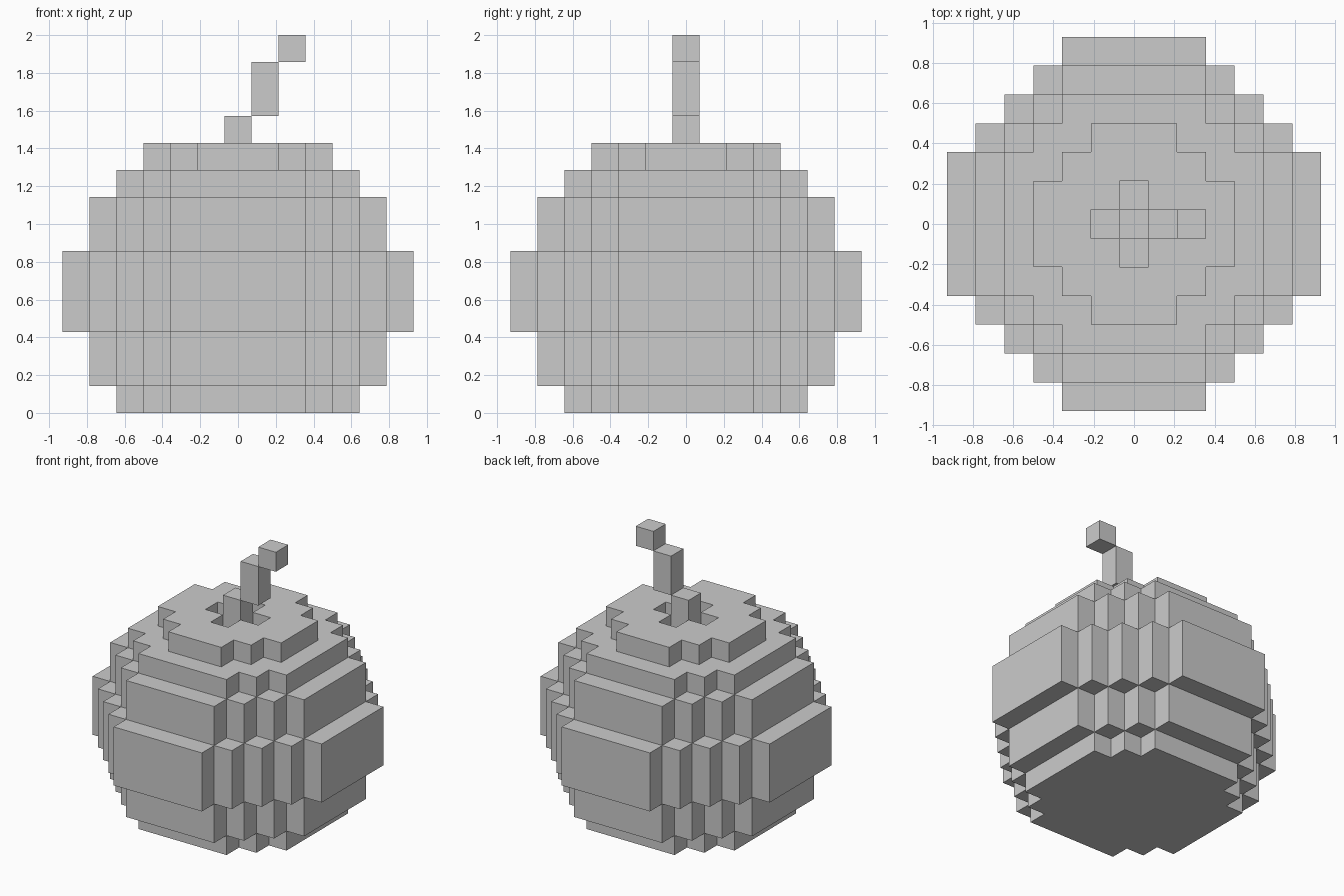
import bpy, bmesh, math

if "Cube" in bpy.data.objects:
    bpy.data.objects.remove(bpy.data.objects["Cube"])

U = 2 / 14  # one block

# Stepped layers: (first level, end level, half size in whole blocks)
LAYERS = [(0, 1, 4), (1, 3, 5), (3, 6, 6), (6, 8, 5), (8, 9, 4), (9, 10, 3)]


def inside(x, y, h):
    """Square with staircase corners; the smallest layer has shorter flats."""
    flat = 2 if h > 3 else 1
    return max(abs(x), abs(y)) <= h and abs(x) + abs(y) <= h + flat


# Fruit body, with a cross-shaped dimple around the stem
body = {(x, y, z) for a, b, h in LAYERS for z in range(a, b)
        for x in range(-h, h + 1) for y in range(-h, h + 1)
        if inside(x, y, h)}
body -= {(x, y, 9) for x in range(-1, 2) for y in range(-1, 2)
         if abs(x) + abs(y) <= 1}

# Stem leaning to +x
stem = {(0, 0, 9), (0, 0, 10), (1, 0, 11), (1, 0, 12), (2, 0, 13)}


def block_object(name, cells, solid):
    """Skin the blocks with outer faces only, then merge coplanar faces."""
    bm = bmesh.new()
    for c in sorted(cells):
        for axis in range(3):
            for s in (-1, 1):
                n = list(c)
                n[axis] += s
                if tuple(n) in solid:
                    continue
                corners = []
                for p, q in ((-1, -1), (1, -1), (1, 1), (-1, 1)):
                    o = [0, 0, 0]
                    o[axis] = s
                    o[(axis + 1) % 3] = p * s
                    o[(axis + 2) % 3] = q
                    corners.append(bm.verts.new((
                        (c[0] + o[0] / 2) * U,
                        (c[1] + o[1] / 2) * U,
                        (c[2] + 0.5 + o[2] / 2) * U)))
                bm.faces.new(corners)
    bmesh.ops.remove_doubles(bm, verts=bm.verts[:], dist=U * 0.01)
    bmesh.ops.dissolve_limit(bm, angle_limit=math.radians(1),
                             verts=bm.verts[:], edges=bm.edges[:])
    mesh = bpy.data.meshes.new(name)
    bm.to_mesh(mesh)
    bm.free()
    obj = bpy.data.objects.new(name, mesh)
    bpy.context.collection.objects.link(obj)
    return obj


block_object("fruit_body", body, body | stem)
block_object("stem", stem, body | stem)
